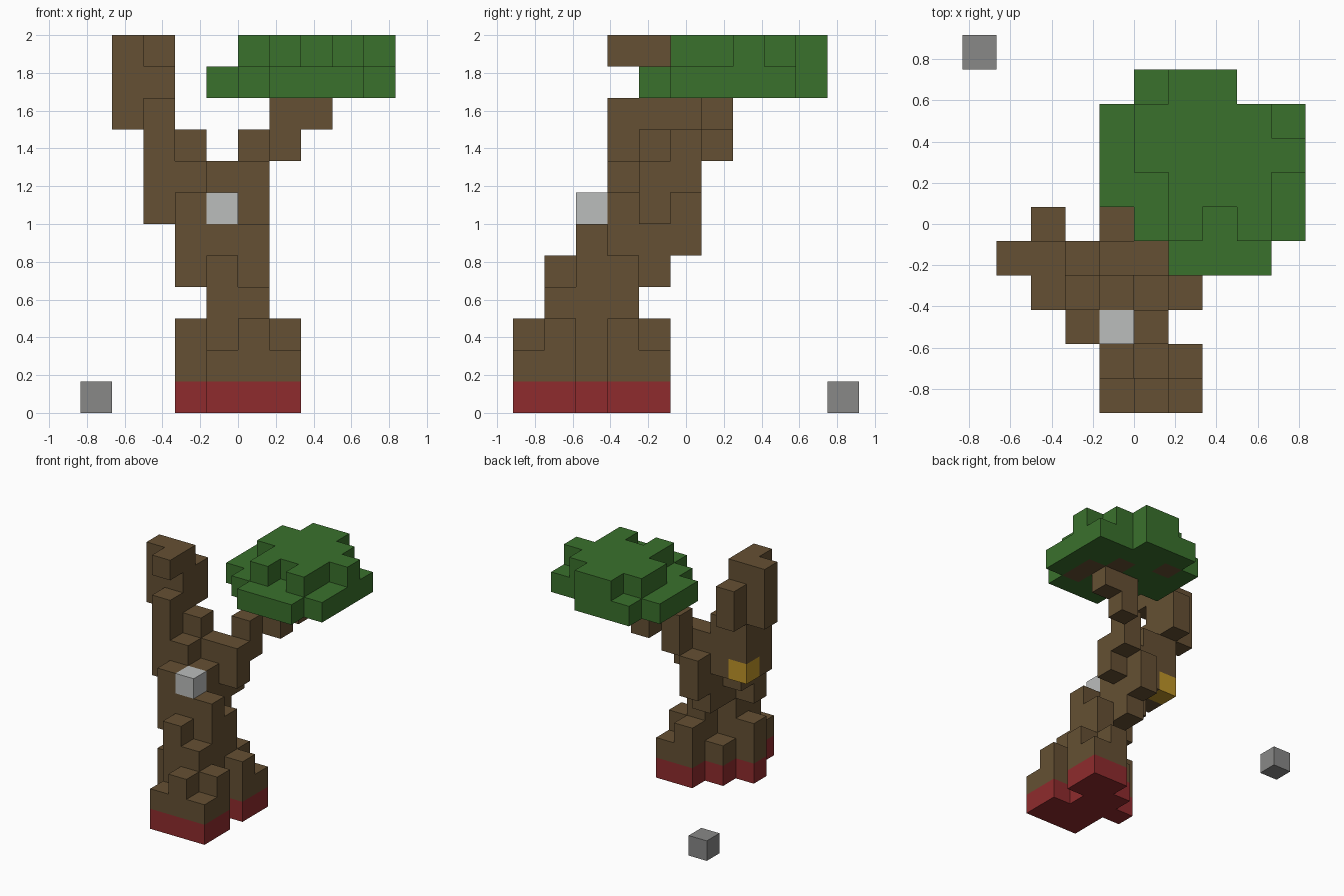
import bpy
import bmesh
from mathutils import Vector

if "Cube" in bpy.data.objects:
    bpy.data.objects.remove(bpy.data.objects["Cube"], do_unlink=True)

CELL = 1 / 6
ORIGIN = Vector((-5, -5.5, 0)) * CELL


def material(name, rgb):
    """Flat material from display colour, stored as linear values."""
    linear = [((c / 255 + 0.055) / 1.055) ** 2.4 for c in rgb]
    mat = bpy.data.materials.new(name)
    mat.use_nodes = True
    mat.diffuse_color = (*linear, 1)
    mat.node_tree.nodes["Principled BSDF"].inputs["Base Color"].default_value = (*linear, 1)
    return mat


bark = material("bark brown", (101, 80, 51))
leaf = material("leaf green", (58, 113, 44))
red = material("base red", (143, 43, 45))
grey = material("stone grey", (136, 136, 135))
pale = material("pale grey", (187, 189, 188))
gold = material("gold yellow", (190, 148, 40))

cells = {}   # block position -> part name
parts = {}   # part name -> material


def fill(part, mat, *boxes):
    """Claim blocks for a part; a box is inclusive x, y and z block ranges."""
    parts[part] = mat
    for x0, x1, y0, y1, z0, z1 in boxes:
        for x in range(x0, x1 + 1):
            for y in range(y0, y1 + 1):
                for z in range(z0, z1 + 1):
                    cells[x, y, z] = part


# Base and spreading roots share one footprint
footprint = [(4, 6, 0, 1), (3, 5, 2, 2), (4, 6, 3, 3), (5, 6, 4, 4)]
fill("base", red, *[f + (0, 0) for f in footprint])
fill("roots", bark, *[f + (1, 1) for f in footprint],
     (5, 5, 0, 0, 2, 2), (6, 6, 1, 1, 2, 2), (3, 3, 2, 2, 2, 2),
     (6, 6, 3, 3, 2, 2), (5, 5, 4, 4, 2, 2))

# Trunk leaning backwards as it rises
fill("trunk", bark,
     (4, 5, 1, 2, 2, 3), (5, 5, 3, 3, 2, 4), (4, 4, 1, 4, 4, 4),
     (5, 5, 2, 2, 4, 5), (3, 3, 2, 2, 4, 6), (4, 4, 2, 5, 5, 5),
     (3, 3, 3, 3, 5, 7), (4, 4, 3, 5, 6, 6), (3, 3, 4, 4, 6, 8),
     (5, 5, 4, 4, 6, 7), (4, 4, 4, 4, 7, 7))

# Tall bare branch
fill("bare_branch", bark,
     (2, 2, 3, 3, 6, 9), (2, 2, 4, 4, 7, 11), (1, 1, 4, 4, 9, 11),
     (2, 2, 5, 5, 9, 10), (2, 2, 3, 3, 11, 11))

# Two-layer foliage
fill("foliage", leaf,
     (6, 8, 4, 4, 10, 10), (5, 9, 5, 5, 10, 10), (4, 9, 6, 8, 10, 10),
     (5, 7, 9, 9, 10, 10),
     (6, 6, 5, 5, 11, 11), (8, 8, 5, 5, 11, 11), (6, 8, 6, 6, 11, 11),
     (5, 9, 7, 7, 11, 11), (5, 8, 8, 8, 11, 11), (6, 7, 9, 9, 11, 11))

# Branch carrying the foliage, with twigs set into its lower layer
fill("leafy_branch", bark,
     (5, 5, 5, 5, 7, 8), (6, 6, 6, 6, 8, 9), (7, 7, 6, 6, 9, 9),
     (8, 8, 5, 6, 10, 10), (7, 7, 7, 7, 10, 10), (5, 5, 8, 8, 10, 10))

# Single accent blocks
fill("front_block", pale, (4, 4, 2, 2, 6, 6))
fill("back_block", gold, (2, 2, 4, 4, 6, 6))
fill("loose_stone", grey, (0, 0, 10, 10, 0, 0))


def build(part, mat):
    """Make the part's outer skin, leaving out faces between touching blocks."""
    bm = bmesh.new()
    for pos, owner in cells.items():
        if owner != part:
            continue
        centre = Vector(pos) + Vector((0.5, 0.5, 0.5))
        for axis in range(3):
            for sign in (-1, 1):
                normal = Vector((0, 0, 0))
                normal[axis] = sign
                if tuple(int(c) for c in Vector(pos) + normal) in cells:
                    continue
                u = Vector((0, 0, 0))
                u[(axis + 1) % 3] = 0.5
                v = normal.cross(u)
                middle = centre + normal / 2
                corners = (middle - u - v, middle + u - v, middle + u + v, middle - u + v)
                bm.faces.new([bm.verts.new(ORIGIN + c * CELL) for c in corners])
    bmesh.ops.remove_doubles(bm, verts=bm.verts, dist=CELL / 100)
    mesh = bpy.data.meshes.new(part)
    bm.to_mesh(mesh)
    bm.free()
    mesh.materials.append(mat)
    bpy.context.collection.objects.link(bpy.data.objects.new(part, mesh))


for name, mat in parts.items():
    build(name, mat)
